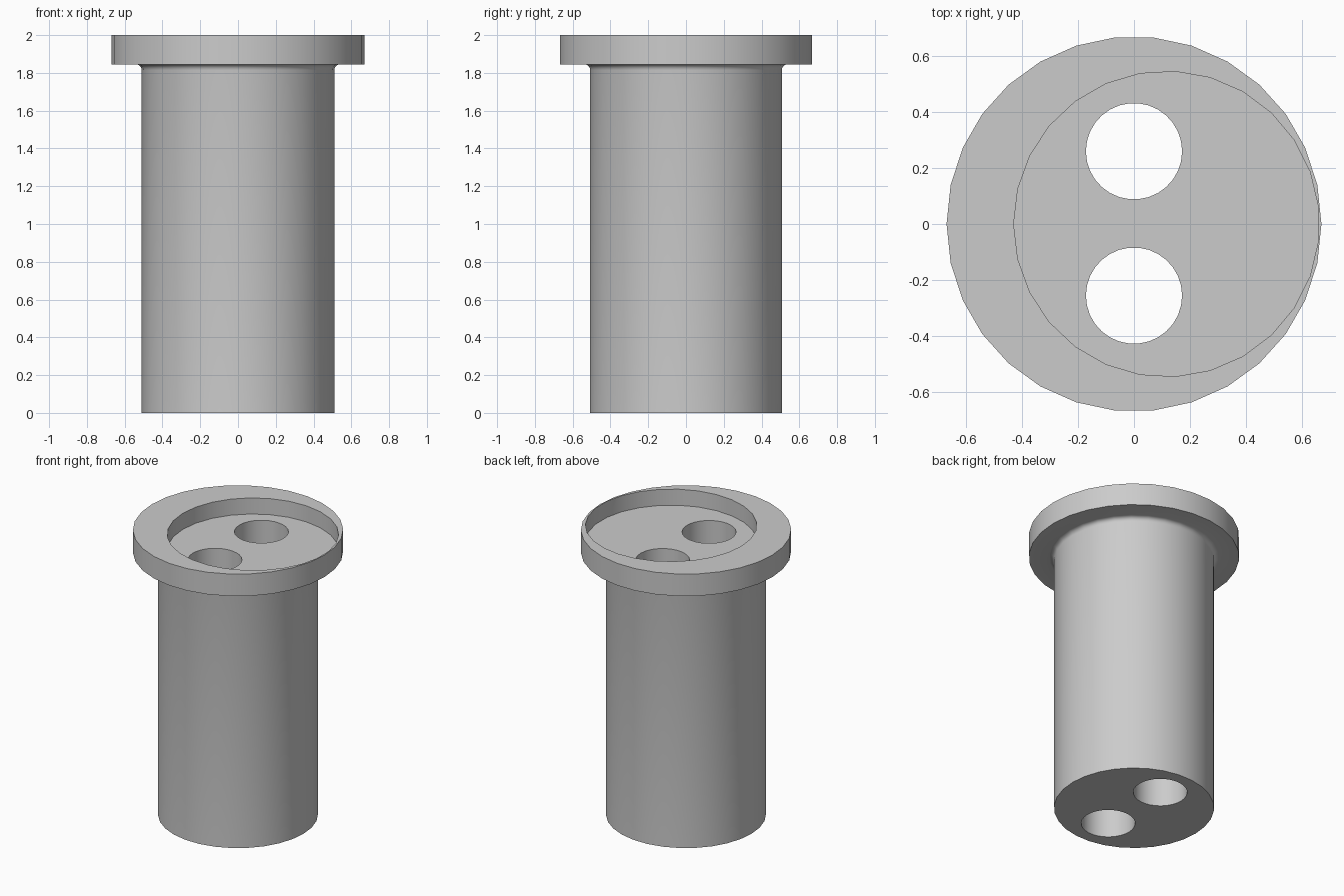
import bpy, bmesh, math

if "Cube" in bpy.data.objects:
    bpy.data.objects.remove(bpy.data.objects["Cube"], do_unlink=True)

grey = bpy.data.materials.new("plain grey")
grey.use_nodes = True
grey.diffuse_color = (0.6, 0.6, 0.6, 1)
grey.node_tree.nodes["Principled BSDF"].inputs["Base Color"].default_value = (0.6, 0.6, 0.6, 1)


def lathe(name, profile, sides, centre=(0, 0), start=0.0):
    """Closed solid of stacked rings from a (radius, height) profile."""
    bm = bmesh.new()
    rings = []
    for r, z in profile:
        angles = [start + math.tau * i / sides for i in range(sides)]
        rings.append([bm.verts.new((centre[0] + r * math.cos(a),
                                    centre[1] + r * math.sin(a), z)) for a in angles])
    for low, high in zip(rings, rings[1:]):
        for i in range(sides):
            j = (i + 1) % sides
            bm.faces.new((low[i], low[j], high[j], high[i]))
    bm.faces.new(rings[0][::-1])
    bm.faces.new(rings[-1])
    mesh = bpy.data.meshes.new(name)
    bm.to_mesh(mesh)
    bm.free()
    mesh.materials.append(grey)
    obj = bpy.data.objects.new(name, mesh)
    bpy.context.collection.objects.link(obj)
    return obj


# Barrel, concave fillet under the flange, then the flange
fillet = 0.03
profile = [(0.51, 0)]
for k in range(5):
    a = math.radians(22.5 * k)
    profile.append((0.51 + fillet * (1 - math.cos(a)), 1.845 - fillet * (1 - math.sin(a))))
profile += [(0.67, 1.845), (0.67, 2)]
bushing = lathe("flanged_bushing", profile, 30)

# Off-centre recess and two through bores
cutters = [lathe("recess_cutter", [(0.546, 1.887), (0.546, 2.2)], 27, (0.116, 0), math.pi)]
for side, y in (("back", 0.26), ("front", -0.256)):
    cutters.append(lathe(side + "_bore_cutter", [(0.172, -0.2), (0.172, 2.3)], 30, (0, y)))
for cutter in cutters:
    cutter.hide_render = True
    cut = bushing.modifiers.new(cutter.name, "BOOLEAN")
    cut.operation = "DIFFERENCE"
    cut.solver = "EXACT"
    cut.object = cutter

# Bake the cuts and drop the cutters
graph = bpy.context.evaluated_depsgraph_get()
result = bpy.data.meshes.new_from_object(bushing.evaluated_get(graph))
bushing.modifiers.clear()
bushing.data = result
for cutter in cutters:
    bpy.data.objects.remove(cutter, do_unlink=True)

bpy.ops.object.select_all(action="DESELECT")
bushing.select_set(True)
bpy.context.view_layer.objects.active = bushing
bpy.ops.object.shade_smooth_by_angle(angle=math.radians(30))
